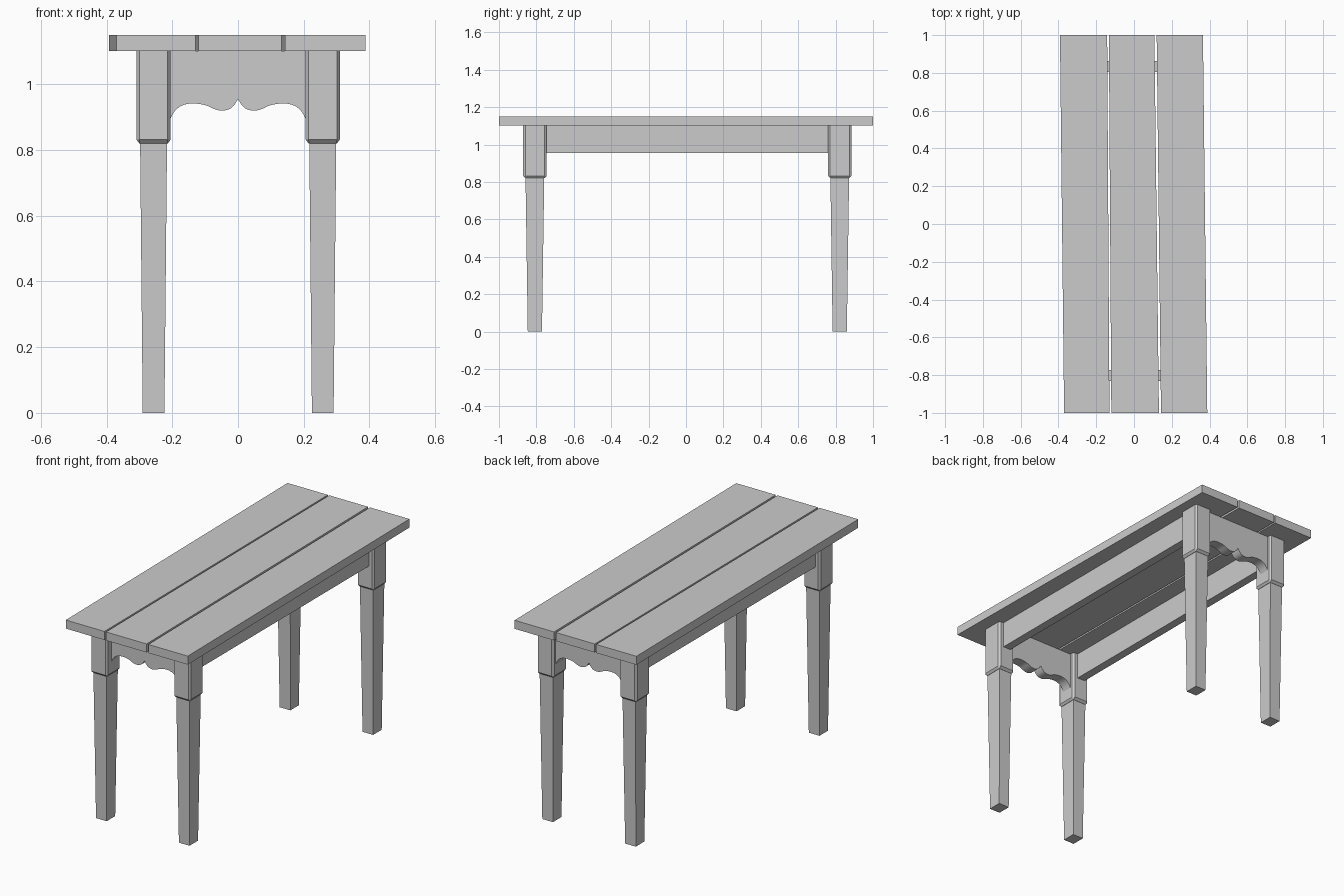
import bpy
import bmesh
from mathutils import Vector

cube = bpy.data.objects.get("Cube")
if cube:
    bpy.data.objects.remove(cube, do_unlink=True)

# One plain grey for the whole table
GREY = (0.6, 0.6, 0.6, 1)
grey = bpy.data.materials.new("plain_grey")
grey.use_nodes = True
grey.diffuse_color = GREY
grey.node_tree.nodes["Principled BSDF"].inputs["Base Color"].default_value = GREY


def finish(name, bm):
    bmesh.ops.recalc_face_normals(bm, faces=bm.faces)
    mesh = bpy.data.meshes.new(name)
    bm.to_mesh(mesh)
    bm.free()
    mesh.materials.append(grey)
    obj = bpy.data.objects.new(name, mesh)
    bpy.context.collection.objects.link(obj)
    return obj


def prism(name, outline, offset):
    """Extrude a flat outline along an offset."""
    bm = bmesh.new()
    face = bm.faces.new([bm.verts.new(p) for p in outline])
    ext = bmesh.ops.extrude_face_region(bm, geom=[face])
    verts = [g for g in ext["geom"] if isinstance(g, bmesh.types.BMVert)]
    bmesh.ops.translate(bm, verts=verts, vec=offset)
    return finish(name, bm)


def loft(name, rings):
    """Join rings of equal point count and cap both ends."""
    bm = bmesh.new()
    loops = [[bm.verts.new(p) for p in ring] for ring in rings]
    count = len(loops[0])
    for low, high in zip(loops, loops[1:]):
        for i in range(count):
            j = (i + 1) % count
            bm.faces.new((low[i], low[j], high[j], high[i]))
    bm.faces.new(loops[0])
    bm.faces.new(loops[-1])
    return finish(name, bm)


def rectangle(x, y, hx, hy, z):
    return [(x + sx * hx, y + sy * hy, z)
            for sx, sy in ((-1, -1), (1, -1), (1, 1), (-1, 1))]


def chamfered(x, y, hx, hy, cx, cy, z):
    corners = [(hx - cx, -hy), (hx, cy - hy), (hx, hy - cy), (hx - cx, hy)]
    corners += [(-a, -b) for a, b in corners]
    return [(x + a, y + b, z) for a, b in corners]


def smooth_path(points, steps=4):
    """Catmull-Rom curve through the points."""
    pts = [Vector(p) for p in points]
    pts = [2 * pts[0] - pts[1]] + pts + [2 * pts[-1] - pts[-2]]
    path = []
    for a, b, c, d in zip(pts, pts[1:], pts[2:], pts[3:]):
        for k in range(steps):
            t = k / steps
            path.append(0.5 * (2 * b + (c - a) * t + (2 * a - 5 * b + 4 * c - d) * t ** 2
                               + (3 * b - a - 3 * c + d) * t ** 3))
    return path + [pts[-2]]


TOP = 1.102
FRONT_Y, BACK_Y = -0.808, 0.822

# Three tabletop planks, slightly skewed along their length
planks = {
    "right_plank": (-0.37, -0.13, -0.392, -0.142),
    "middle_plank": (-0.12, 0.132, -0.133, 0.108),
    "left_plank": (0.143, 0.388, 0.12, 0.365),
}
for name, (f0, f1, b0, b1) in planks.items():
    prism(name, [(f0, -1, TOP), (f1, -1, TOP), (b1, 1, TOP), (b0, 1, TOP)], (0, 0, 0.048))

# Legs: tapered shaft under a chamfered block
for end, y in (("front", FRONT_Y), ("back", BACK_Y)):
    for side, x in (("right", -0.257), ("left", 0.258)):
        loft(f"{end}_{side}_leg", [rectangle(x, y, 0.033, 0.038, 0),
                                   rectangle(x, y, 0.041, 0.05, 0.825)])
        loft(f"{end}_{side}_leg_block", [
            chamfered(x, y, 0.043, 0.051, 0.001, 0.001, 0.82),
            chamfered(x, y, 0.052, 0.063, 0.009, 0.012, 0.832),
            chamfered(x, y, 0.052, 0.063, 0.009, 0.012, TOP)])

# Scalloped end aprons, half a profile mirrored about the centre
half = smooth_path([(0.212, 0.89), (0.205, 0.897), (0.193, 0.918), (0.172, 0.935),
                    (0.14, 0.942), (0.1, 0.937), (0.075, 0.926), (0.05, 0.92),
                    (0.026, 0.925), (0.011, 0.938), (0, 0.955)])
edge = [(p.x, p.y) for p in half]
edge += [(-x, z) for x, z in reversed(edge[:-1])]
edge += [(-0.212, TOP), (0.212, TOP)]
for end, y in (("front", FRONT_Y + 0.007), ("back", BACK_Y + 0.011)):
    apron = prism(f"{end}_apron", [(x, y - 0.029, z) for x, z in edge], (0, 0.058, 0))
    bpy.ops.object.select_all(action="DESELECT")
    apron.select_set(True)
    bpy.context.view_layer.objects.active = apron
    bpy.ops.object.shade_smooth_by_angle()

# Long side aprons between the legs
for side, x in (("right", -0.258), ("left", 0.258)):
    prism(f"{side}_apron", rectangle(x, 0.005, 0.024, 0.757, 0.955), (0, 0, TOP - 0.955))
